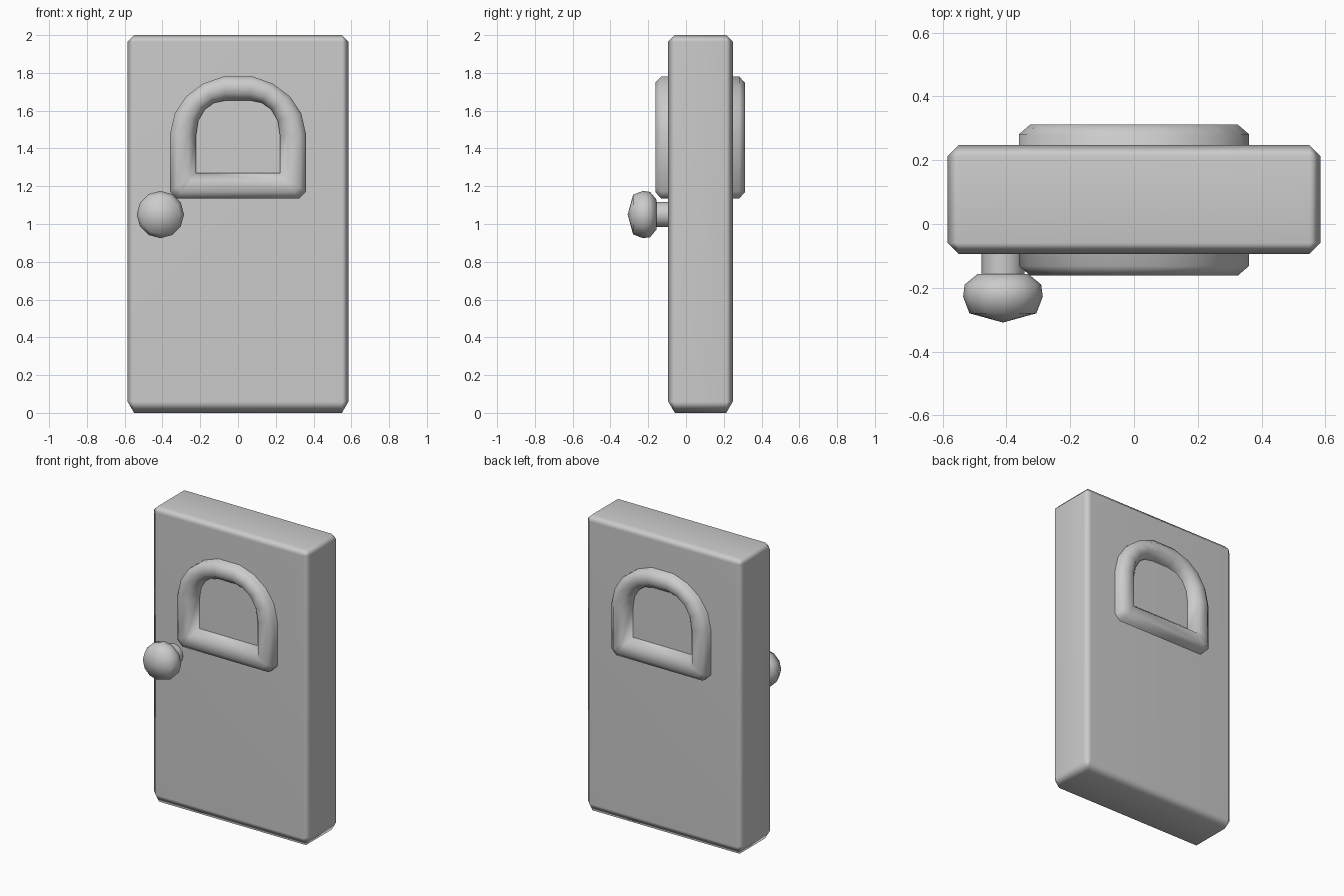
import bpy, bmesh, math
from mathutils import Vector

if "Cube" in bpy.data.objects:
    bpy.data.objects.remove(bpy.data.objects["Cube"])


def make_object(name, bm, angle=60):
    bmesh.ops.remove_doubles(bm, verts=bm.verts, dist=0.0005)
    bmesh.ops.recalc_face_normals(bm, faces=bm.faces)
    mesh = bpy.data.meshes.new(name)
    bm.to_mesh(mesh)
    bm.free()
    ob = bpy.data.objects.new(name, mesh)
    bpy.context.collection.objects.link(ob)
    bpy.ops.object.select_all(action='DESELECT')
    ob.select_set(True)
    bpy.context.view_layer.objects.active = ob
    bpy.ops.object.shade_smooth_by_angle(angle=math.radians(angle))
    return ob


def bridge(bm, a, b):
    n = len(a)
    for i in range(n):
        bm.faces.new((a[i], a[(i + 1) % n], b[(i + 1) % n], b[i]))


# Door slab with chamfered edges, taller chamfer at the foot
bm = bmesh.new()
bmesh.ops.create_cube(bm, size=1)
for v in bm.verts:
    v.co = Vector((v.co.x * 1.17, v.co.y * 0.342 + 0.077, v.co.z * 2 + 1))
bmesh.ops.bevel(bm, geom=bm.edges[:], offset=0.035, segments=1,
                affect='EDGES', profile=0.5)
for v in bm.verts:
    if 0.01 < v.co.z < 0.2:
        v.co.z = 0.06
door = make_object("door_slab", bm)
mod = door.modifiers.new("weighted_normals", 'WEIGHTED_NORMAL')
mod.keep_sharp = True

# Arched window frame passing through the door, raised on both sides
outer = [(.08, 1.78), (.185, 1.743), (.275, 1.675), (.335, 1.585),
         (.36, 1.475), (.36, 1.172), (.323, 1.135)]
inner = [(.06, 1.655), (.125, 1.642), (.175, 1.607), (.21, 1.547),
         (.222, 1.47), (.222, 1.27), (.222, 1.27)]
outer += [(-x, z) for x, z in reversed(outer)]
inner += [(-x, z) for x, z in reversed(inner)]
section = [(0, .207), (.25, .237), (.7, .237), (1, .19)]  # inset, half depth
section += [(t, -h) for t, h in reversed(section)]
bm = bmesh.new()
loops = []
for t, h in section:
    loops.append([bm.verts.new((a[0] + (b[0] - a[0]) * t, 0.075 - h,
                                a[1] + (b[1] - a[1]) * t))
                  for a, b in zip(outer, inner)])
for i, loop in enumerate(loops):
    bridge(bm, loop, loops[(i + 1) % len(loops)])
bmesh.ops.dissolve_degenerate(bm, dist=0.0005, edges=bm.edges[:])
make_object("window_frame", bm)

# Round knob on a short stem, turned about the y axis
profile = [(.067, -.07), (.067, -.157), (.08, -.157), (.12, -.19),
           (.125, -.228), (.105, -.28)]
sides = 12
bm = bmesh.new()
rings = []
for r, y in profile:
    rings.append([bm.verts.new((-.411 + r * math.cos(k * math.tau / sides), y,
                                1.05 + r * math.sin(k * math.tau / sides)))
                  for k in range(sides)])
for a, b in zip(rings, rings[1:]):
    bridge(bm, a, b)
bm.faces.new(rings[0])
tip = bm.verts.new((-.411, -.309, 1.05))
for k in range(sides):
    bm.faces.new((rings[-1][k], rings[-1][(k + 1) % sides], tip))
make_object("door_knob", bm)
